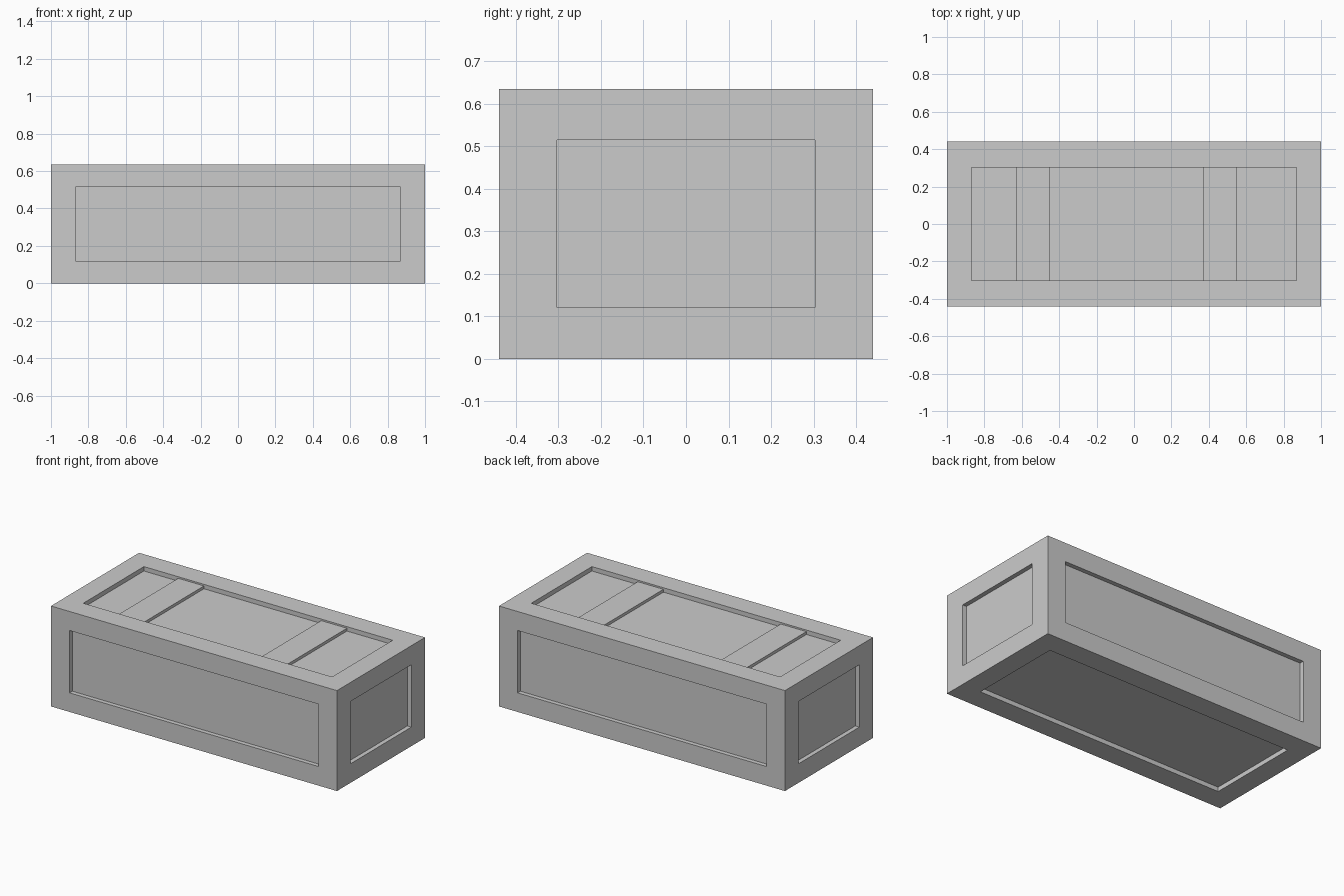
import bpy, bmesh
from mathutils import Vector

if "Cube" in bpy.data.objects:
    bpy.data.objects.remove(bpy.data.objects["Cube"])

HALF = Vector((1.0, 0.44, 0.3175))       # outer half sizes
PANEL = Vector((0.87, 0.303, 0.197))     # half sizes of the sunken panels
DEPTH = 0.028


def make_object(name, bm, location):
    bmesh.ops.recalc_face_normals(bm, faces=bm.faces)
    mesh = bpy.data.meshes.new(name)
    bm.to_mesh(mesh)
    bm.free()
    obj = bpy.data.objects.new(name, mesh)
    obj.location = location
    bpy.context.collection.objects.link(obj)
    return obj


def box(size):
    bm = bmesh.new()
    bmesh.ops.create_cube(bm, size=1)
    bmesh.ops.scale(bm, vec=size, verts=bm.verts)
    return bm


# Crate body: every side framed around a sunken panel
bm = box(HALF * 2)
for face in list(bm.faces):
    normal = face.normal.copy()
    axis = max(range(3), key=lambda i: abs(normal[i]))
    # flat frame border
    face = bmesh.ops.extrude_discrete_faces(bm, faces=[face])["faces"][0]
    for v in face.verts:
        for i in range(3):
            if i != axis:
                v.co[i] = PANEL[i] if v.co[i] > 0 else -PANEL[i]
    # recess
    face = bmesh.ops.extrude_discrete_faces(bm, faces=[face])["faces"][0]
    for v in face.verts:
        v.co -= normal * DEPTH
make_object("crate_body", bm, (0, 0, HALF.z))

# Two cross slats on the lid, just below the frame
top, floor = 2 * HALF.z - 0.01, 2 * HALF.z - DEPTH
for name, x in (("left_slat", -0.54), ("right_slat", 0.46)):
    make_object(name, box((0.18, 2 * PANEL.y, top - floor)),
                (x, 0, (top + floor) / 2))
